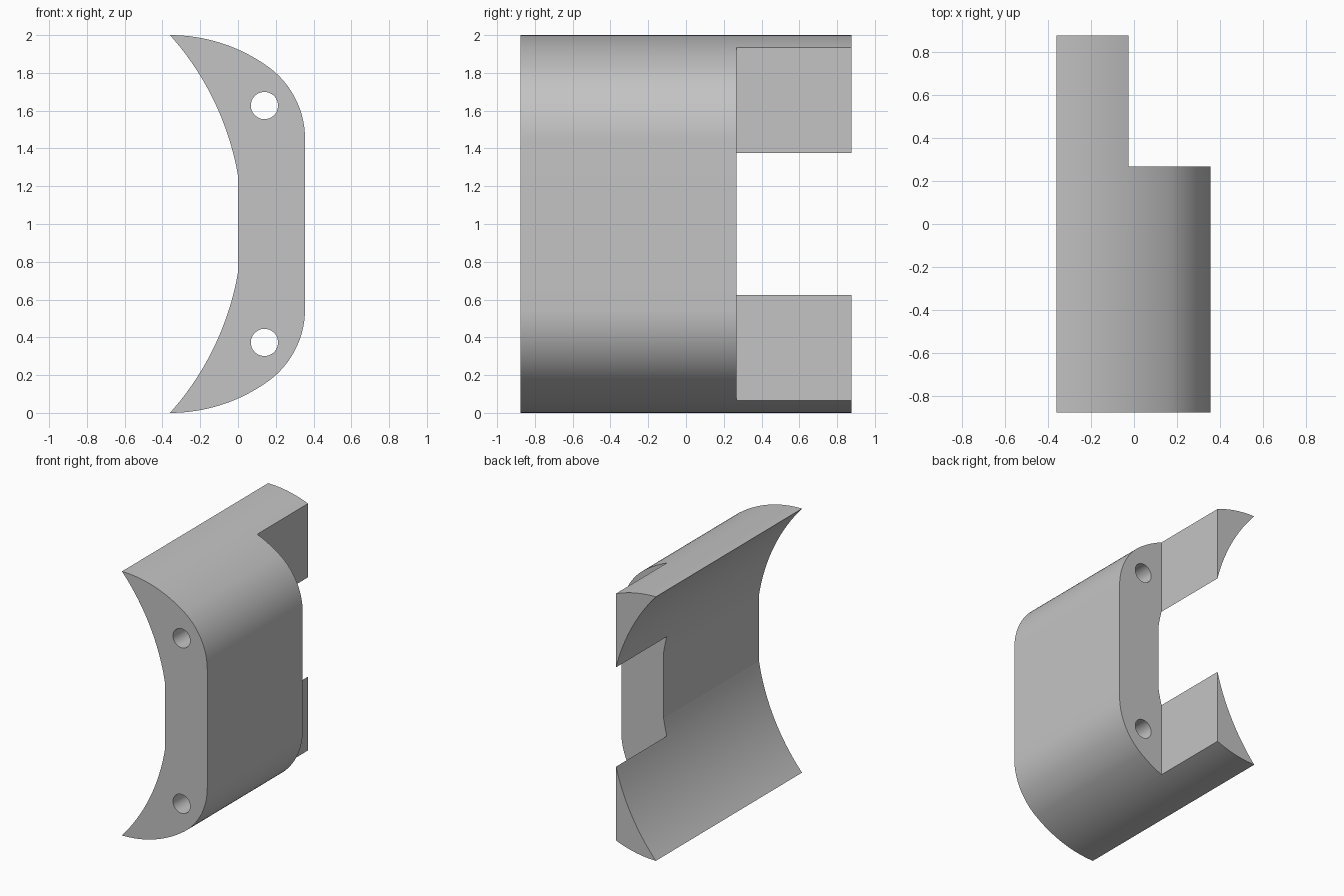
import bpy, bmesh
from math import sin, cos, radians, pi

if "Cube" in bpy.data.objects:
    bpy.data.objects.remove(bpy.data.objects["Cube"], do_unlink=True)

FRONT, BACK, STEP = -0.875, 0.875, 0.267   # depth limits and notch start
NOTCH_X = -0.026

grey = bpy.data.materials.new("plain grey")
grey.use_nodes = True
colour = (0.55, 0.55, 0.55, 1)
grey.diffuse_color = colour
grey.node_tree.nodes["Principled BSDF"].inputs["Base Color"].default_value = colour


def arc(cx, cz, r, start, end, steps):
    angles = [radians(start + (end - start) * i / steps) for i in range(steps + 1)]
    return [(cx + r * cos(a), cz + r * sin(a)) for a in angles]


def extrude(name, outline, y0, y1):
    """Prism from an (x, z) outline, running from y0 to y1."""
    bm = bmesh.new()
    face = bm.faces.new([bm.verts.new((x, y0, z)) for x, z in outline])
    new = bmesh.ops.extrude_face_region(bm, geom=[face])["geom"]
    bmesh.ops.translate(bm, vec=(0, y1 - y0, 0),
                        verts=[v for v in new if isinstance(v, bmesh.types.BMVert)])
    bmesh.ops.recalc_face_normals(bm, faces=bm.faces)
    mesh = bpy.data.meshes.new(name)
    bm.to_mesh(mesh)
    bm.free()
    obj = bpy.data.objects.new(name, mesh)
    bpy.context.collection.objects.link(obj)
    mesh.materials.append(grey)
    return obj


# Upper half of the crescent section: outer sweep, rounded shoulder, inner hollow
outer = arc(-0.36, 1.11, 0.89, 90, 54.6, 16) + arc(-0.118, 1.45, 0.473, 54.6, 0, 20)[1:]
inner = arc(-1.478, 1, 1.5, 9.6, 41.81, 20)[:-1]
lower = [(x, 2 - z) for x, z in reversed(outer)]
lower_inner = [(x, 2 - z) for x, z in reversed(inner)]
body = extrude("curved_bracket", outer + lower + lower_inner + inner, FRONT, BACK)

# Cutters: rear notch and two bolt holes
cutters = [extrude("notch_cutter",
                   [(NOTCH_X, -1), (1, -1), (1, 3), (NOTCH_X, 3)], STEP, 2)]
for label, z in (("upper", 1.627), ("lower", 0.373)):
    cutters.append(extrude(label + "_hole_cutter",
                           arc(0.14, z, 0.072, 0, 360, 48)[:-1], -1, 1))

bpy.ops.object.select_all(action="DESELECT")
bpy.context.view_layer.objects.active = body
body.select_set(True)
for cutter in cutters:
    cutter.hide_render = True
    cut = body.modifiers.new(cutter.name, "BOOLEAN")
    cut.operation = "DIFFERENCE"
    cut.solver = "EXACT"
    cut.object = cutter
    bpy.ops.object.modifier_apply(modifier=cut.name)
for cutter in cutters:
    bpy.data.objects.remove(cutter, do_unlink=True)

# Smooth curves with crisp edges
bpy.ops.object.shade_smooth_by_angle(angle=radians(8.5))
